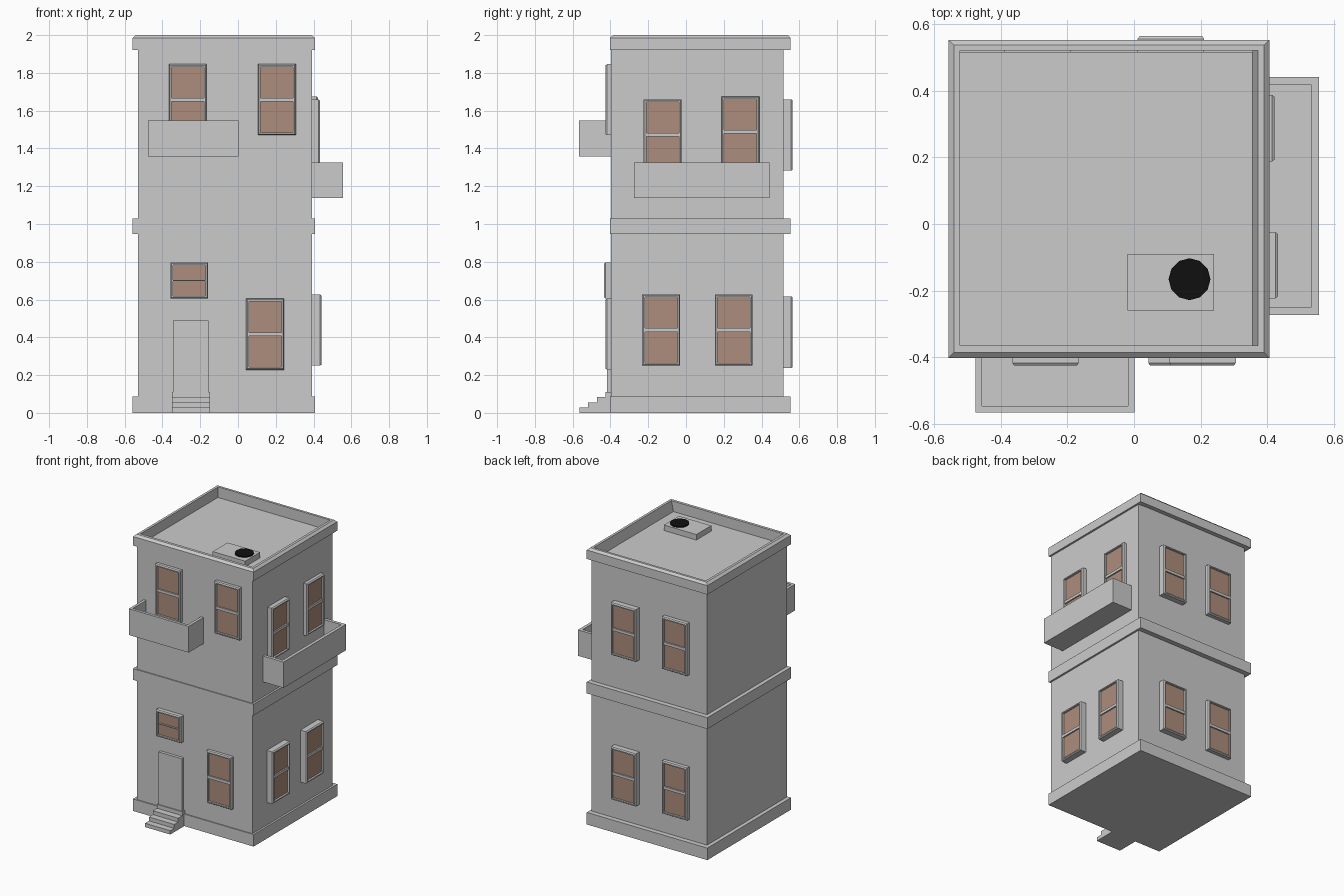
import bpy, bmesh, math
from mathutils import Matrix

if "Cube" in bpy.data.objects:
    bpy.data.objects.remove(bpy.data.objects["Cube"])


def material(name, rgb):
    m = bpy.data.materials.new(name)
    m.diffuse_color = (*rgb, 1)
    m.use_nodes = True
    m.node_tree.nodes["Principled BSDF"].inputs["Base Color"].default_value = m.diffuse_color
    return m


brown = material("brown_pane", (0.42, 0.27, 0.2))
black = material("black", (0.005, 0.005, 0.005))


def finish(name, bm, mat=None, matrix=None):
    bmesh.ops.recalc_face_normals(bm, faces=bm.faces)
    me = bpy.data.meshes.new(name)
    bm.to_mesh(me)
    bm.free()
    ob = bpy.data.objects.new(name, me)
    bpy.context.collection.objects.link(ob)
    if matrix:
        ob.matrix_world = matrix
    if mat:
        me.materials.append(mat)
    return ob


def loft(name, loops, mat=None, matrix=None, cap=True):
    """Skin a chain of point loops; cap both ends, or close the chain into a ring."""
    bm = bmesh.new()
    rings = [[bm.verts.new(p) for p in loop] for loop in loops]
    pairs = list(zip(rings, rings[1:]))
    if cap:
        bm.faces.new(rings[0])
        bm.faces.new(rings[-1])
    else:
        pairs.append((rings[-1], rings[0]))
    for a, b in pairs:
        n = len(a)
        for i in range(n):
            j = (i + 1) % n
            bm.faces.new((a[i], a[j], b[j], b[i]))
    return finish(name, bm, mat, matrix)


def flat(x0, x1, y0, y1, z):
    return [(x0, y0, z), (x1, y0, z), (x1, y1, z), (x0, y1, z)]


def upright(x0, x1, z0, z1, y):
    return [(x0, y, z0), (x1, y, z0), (x1, y, z1), (x0, y, z1)]


def box(name, x0, x1, y0, y1, z0, z1, mat=None, matrix=None):
    return loft(name, [flat(x0, x1, y0, y1, z0), flat(x0, x1, y0, y1, z1)], mat, matrix)


# Body and bands
box("body", -0.53, 0.393, -0.396, 0.517, 0, 1.925)
T = (-0.558, 0.407, -0.403, 0.553)
box("base_band", *T, 0, 0.087)
box("middle_band", *T, 0.948, 1.03)

# Parapet: hollow ring with a chamfered top
loft("parapet", [
    flat(*T, 1.92), flat(*T, 1.985),
    flat(-0.541, 0.391, -0.386, 0.538, 2.0),
    flat(-0.523, 0.373, -0.366, 0.521, 2.0),
    flat(-0.523, 0.356, -0.366, 0.521, 1.92)], cap=False)

# Roof unit with round vent
box("roof_unit", -0.02, 0.24, -0.26, -0.09, 1.915, 1.965)
bm = bmesh.new()
bmesh.ops.create_cone(bm, cap_ends=True, segments=12, radius1=0.063, radius2=0.063,
                      depth=0.01, matrix=Matrix.Translation((0.167, -0.166, 1.968)))
finish("roof_vent", bm, black)


# Windows: framed box, recessed pane, centre rail, built facing -y then turned
def window(name, turn, wall, u0, z0, z1, depth=0.03, width=0.2, rail=0.02):
    m = Matrix.Rotation(math.radians(turn), 4, 'Z') @ Matrix.Translation((u0, -wall, 0))
    w, e, b = width, 0.006, 0.014
    loft(name + "_frame", [
        upright(0, w, z0, z1, 0.01),
        upright(0, w, z0, z1, -depth + 0.008),
        upright(e, w - e, z0 + e, z1 - e, -depth),
        upright(b, w - b, z0 + b, z1 - b, -depth),
        upright(b, w - b, z0 + b, z1 - b, 0.01)], matrix=m, cap=False)
    box(name + "_pane", b, w - b, -depth + 0.014, 0.005, z0 + b, z1 - b, brown, m)
    zc = (z0 + z1) / 2
    box(name + "_rail", b, w - b, -depth + 0.004, 0, zc - rail / 2, zc + rail / 2, matrix=m)


F, R, B = (0, 0.396), (90, 0.393), (180, 0.517)
window("front_low_window", *F, 0.043, 0.228, 0.605)
window("front_small_window", *F, -0.358, 0.605, 0.797, depth=0.038, rail=0.006)
window("front_upper_left_window", *F, -0.366, 1.47, 1.846)
window("front_upper_right_window", *F, 0.106, 1.47, 1.846)
window("right_low_front_window", *R, -0.232, 0.25, 0.627, depth=0.05)
window("right_low_back_window", *R, 0.153, 0.25, 0.627, depth=0.05)
window("right_upper_front_window", *R, -0.224, 1.284, 1.66, depth=0.04)
window("right_upper_back_window", *R, 0.188, 1.3, 1.676, depth=0.03)
for level, z0, z1 in (("low", 0.237, 0.617), ("upper", 1.282, 1.66)):
    window(f"back_{level}_left_window", *B, -0.211, z0, z1, depth=0.048)
    window(f"back_{level}_right_window", *B, 0.19, z0, z1, depth=0.035)

# Door and steps
box("door", -0.343, -0.157, -0.418, -0.39, 0.1, 0.49)
profile = [(-0.39, 0)]
for i, y in enumerate((-0.563, -0.518, -0.472, -0.425)):
    profile += [(y, i * 0.0278), (y, (i + 1) * 0.0278)]
profile.append((-0.39, 0.111))
loft("front_steps", [[(x, y, z) for y, z in profile] for x in (-0.35, -0.148)])


# Balconies: open trays against the wall
def balcony(name, turn, wall, u0, u1, reach, z0, z1, t=0.02):
    m = Matrix.Rotation(math.radians(turn), 4, 'Z')
    outer = (u0, u1, -reach, -wall + 0.005)
    inner = (u0 + t, u1 - t, -reach + t, -wall + 0.003)
    loft(name, [flat(*outer, z0), flat(*outer, z0 + 0.025),
                flat(*inner, z0 + 0.025)], matrix=m)
    for side, (a, b, c) in {"left": (u0, u0 + t, -wall), "right": (u1 - t, u1, -wall),
                            "front": (u0 + t, u1 - t, -reach + t)}.items():
        box(f"{name}_{side}_wall", a, b, -reach, c, z0 + 0.025, z1, matrix=m)


balcony("front_balcony", *F, -0.477, 0.002, 0.567, 1.357, 1.547)
balcony("right_balcony", *R, -0.274, 0.442, 0.556, 1.138, 1.325, t=0.023)
